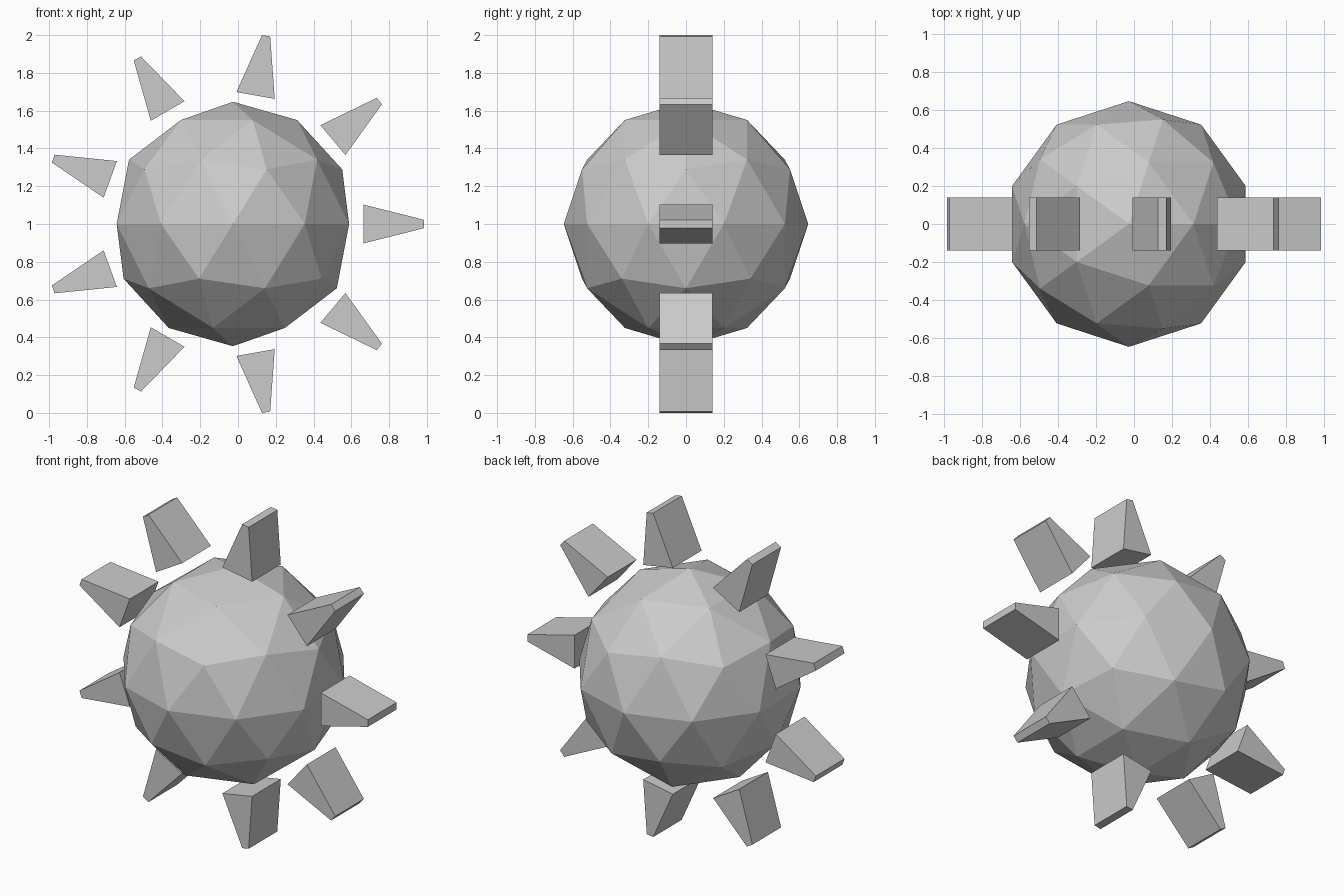
import bpy, bmesh, math

if "Cube" in bpy.data.objects:
    bpy.data.objects.remove(bpy.data.objects["Cube"])

CX, CZ = -0.027, 1.0          # hub of the radial layout
R_BASE, R_TIP = 0.691, 1.012  # inner and outer radius of the spikes
W_BASE, W_TIP = 0.103, 0.022  # half widths at base and tip
DEPTH = 0.14                  # half depth along y
COUNT = 9

# Faceted core ball
bpy.ops.mesh.primitive_ico_sphere_add(subdivisions=2, radius=0.647, location=(CX, 0, CZ))
bpy.context.object.name = "core_ball"


def add_spike(index):
    """Tapered wedge pointing outward at its share of the circle."""
    a = math.tau * index / COUNT
    c, s = math.cos(a), math.sin(a)
    profile = [(R_BASE, -W_BASE), (R_TIP, -W_TIP), (R_TIP, W_TIP), (R_BASE, W_BASE)]
    bm = bmesh.new()
    verts = [bm.verts.new((r * c - w * s, -DEPTH, r * s + w * c)) for r, w in profile]
    face = bm.faces.new(verts)
    ext = bmesh.ops.extrude_face_region(bm, geom=[face])
    moved = [g for g in ext["geom"] if isinstance(g, bmesh.types.BMVert)]
    bmesh.ops.translate(bm, verts=moved, vec=(0, 2 * DEPTH, 0))
    bmesh.ops.recalc_face_normals(bm, faces=bm.faces[:])
    name = f"spike_{index + 1}"
    mesh = bpy.data.meshes.new(name)
    bm.to_mesh(mesh)
    bm.free()
    obj = bpy.data.objects.new(name, mesh)
    obj.location = (CX, 0, CZ)
    bpy.context.collection.objects.link(obj)


# Ring of floating spikes
for i in range(COUNT):
    add_spike(i)
